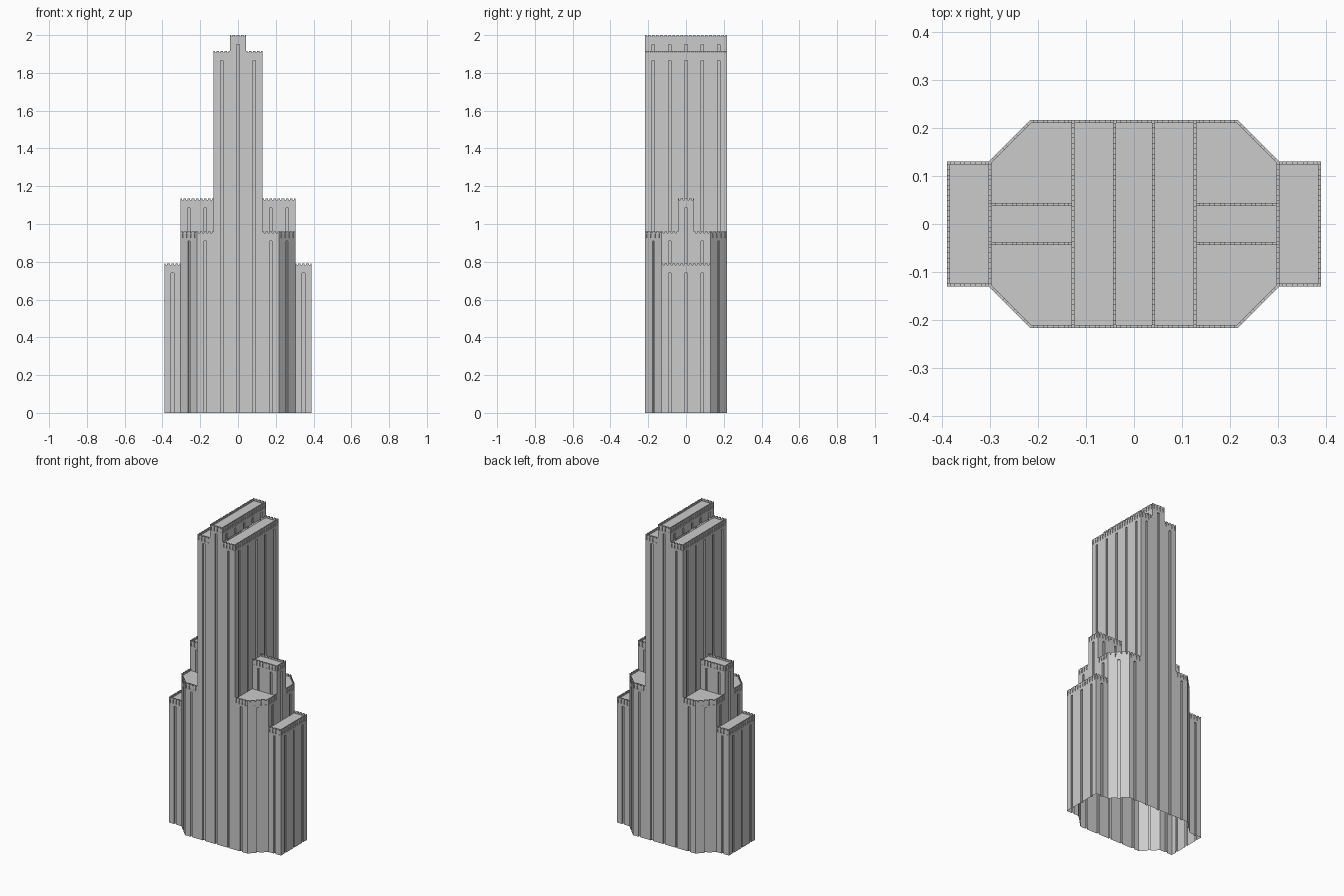
import bpy, bmesh
from mathutils import Vector

if "Cube" in bpy.data.objects:
    bpy.data.objects.remove(bpy.data.objects["Cube"])

U = 0.0866                 # facade bay width
A, B, C, D = U * 0.5, U * 1.5, U * 2.5, U * 3.5
E = U * 4.5
Z = Vector((0, 0, 1))
THICK, ROOF_DROP, MERLON = 0.006, 0.014, 0.008


def quad(bm, a, b, c, d):
    bm.faces.new([bm.verts.new(p) for p in (a, b, c, d)])


def band(bm, p, q, z0, z1, count, width, depth, close_bottom=False):
    """Wall strip from p to q with evenly spaced recessed channels."""
    along = (q - p).normalized()
    inward = Vector((-along.y, along.x, 0))
    step = (q - p).length / max(count, 1)
    path = [p]
    for i in range(count):
        mid = p + along * step * (i + 0.5)
        l, r = mid - along * width / 2, mid + along * width / 2
        li, ri = l + inward * depth, r + inward * depth
        path += [l, li, ri, r]
        quad(bm, l + Z * z1, r + Z * z1, ri + Z * z1, li + Z * z1)
        if close_bottom:
            quad(bm, l + Z * z0, li + Z * z0, ri + Z * z0, r + Z * z0)
    path.append(q)
    for a, b in zip(path, path[1:]):
        quad(bm, a + Z * z0, b + Z * z0, b + Z * z1, a + Z * z1)


def parapet(bm, p, q, top):
    """Thin notched parapet standing above the recessed roof."""
    along = (q - p).normalized()
    off = Vector((-along.y, along.x, 0)) * THICK
    base, rail = Z * (top - ROOF_DROP), Z * (top - MERLON)
    quad(bm, p + rail, q + rail, q + off + rail, p + off + rail)
    quad(bm, q + off + base, p + off + base, p + off + rail, q + off + rail)
    n = 4 * round((q - p).length / U)
    step, gap = (q - p).length / n, 0.008
    # merlons span between notch centres, half pieces at the ends
    for i in range(n + 1):
        s = max(0, (i - 0.5) * step + gap / 2)
        e = min(n * step, (i + 0.5) * step - gap / 2)
        a, b = p + along * s, p + along * e
        ring = [a, b, b + off, a + off]
        hi = Z * top
        for j in range(4):
            u, v = ring[j], ring[(j + 1) % 4]
            quad(bm, u + rail, v + rail, v + hi, u + hi)
        quad(bm, *[r + hi for r in ring])


def block(name, outline, starts, top, mx=1, my=1):
    """Walls on each outline edge with a start height, plus a flat roof."""
    pts = [Vector((x * mx, y * my, 0)) for x, y in outline]
    starts = list(starts)
    edges = [(pts[i], pts[(i + 1) % len(pts)], s) for i, s in enumerate(starts)]
    if mx * my < 0:
        edges = [(q, p, s) for p, q, s in edges]
        pts.reverse()
    bm = bmesh.new()
    for p, q, z0 in edges:
        if z0 is None:
            continue
        bays = max(1, round((q - p).length / U))
        band(bm, p, q, z0, top - 0.05, bays, 0.014, 0.008)
        band(bm, p, q, top - 0.05, top - 0.035, 0, 0, 0)
        band(bm, p, q, top - 0.035, top - 0.014, bays * 4, 0.008, 0.004, True)
        band(bm, p, q, top - 0.014, top - MERLON, 0, 0, 0)
        parapet(bm, p, q, top)
    bm.faces.new([bm.verts.new(p + Z * (top - ROOF_DROP)) for p in pts])
    bmesh.ops.remove_doubles(bm, verts=bm.verts, dist=1e-5)
    me = bpy.data.meshes.new(name)
    bm.to_mesh(me)
    bm.free()
    ob = bpy.data.objects.new(name, me)
    bpy.context.collection.objects.link(ob)


# Central spine, the tallest part
block("spine", [(-A, -C), (A, -C), (A, C), (-A, C)], [0, 1.91, 0, 1.91], 2.0)

for mx, side in ((1, "right"), (-1, "left")):
    # Main tower flanks
    block(f"tower_{side}", [(A, -C), (B, -C), (B, C), (A, C)],
          [0, 0.94, 0, None], 1.915, mx)
    # Narrow fin against the tower
    block(f"fin_{side}", [(B, -A), (D, -A), (D, A), (B, A)],
          [0.94, 0.77, 0.94, None], 1.135, mx)
    # Low end wing
    block(f"wing_{side}", [(D, -B), (E, -B), (E, B), (D, B)],
          [0, 0, 0, None], 0.79, mx)
    # Chamfered shoulders
    for my, end in ((1, "front"), (-1, "back")):
        block(f"shoulder_{end}_{side}",
              [(B, -C), (C, -C), (D, -B), (D, -A), (B, -A)],
              [0, 0, 0.77, None, None], 0.96, mx, my)
